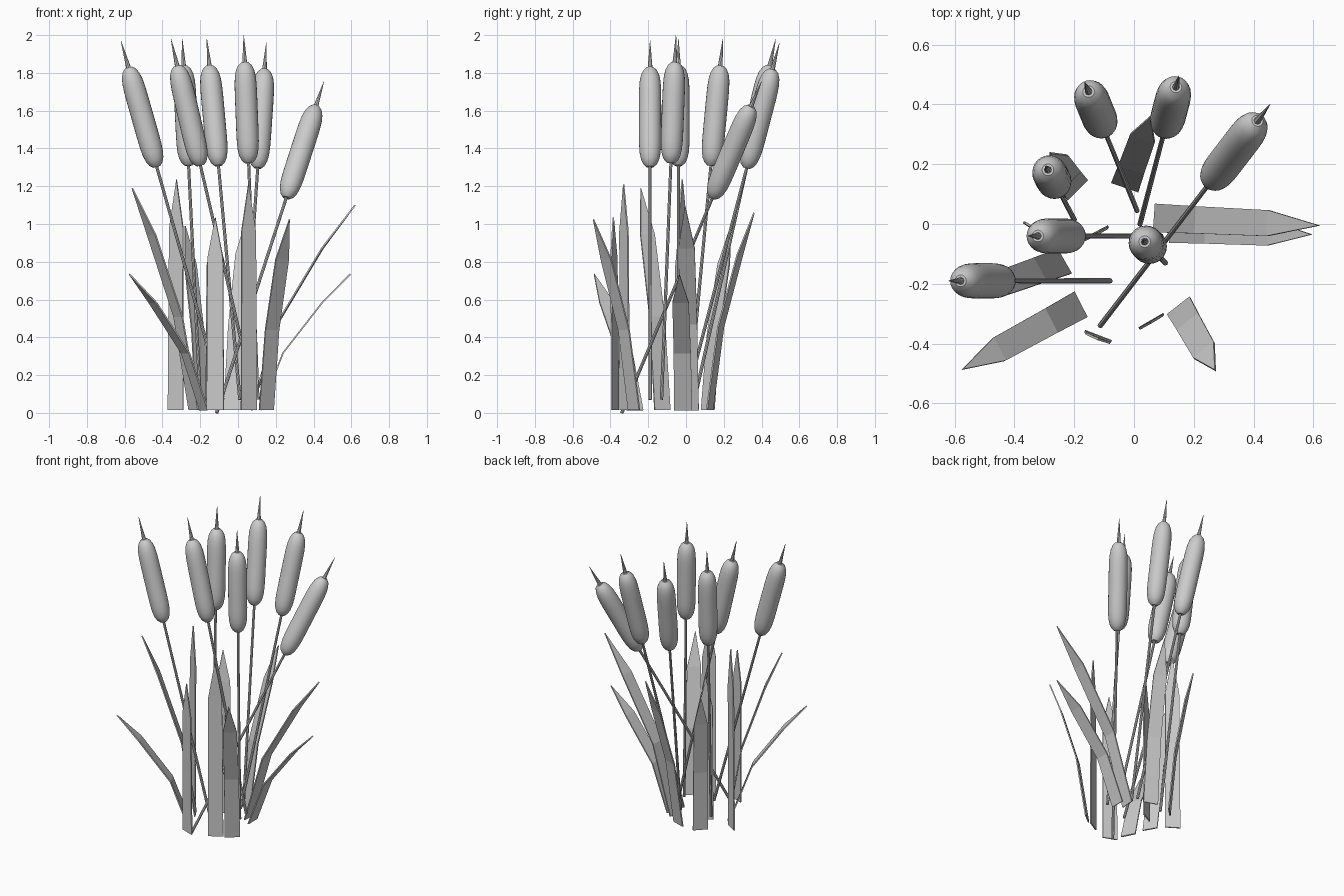
import bpy, bmesh
from math import radians, cos, sin, pi
from mathutils import Vector

if "Cube" in bpy.data.objects:
    bpy.data.objects.remove(bpy.data.objects["Cube"])


def finish(name, bm):
    bmesh.ops.recalc_face_normals(bm, faces=bm.faces)
    me = bpy.data.meshes.new(name)
    bm.to_mesh(me)
    bm.free()
    ob = bpy.data.objects.new(name, me)
    bpy.context.collection.objects.link(ob)
    return ob


def lathe(name, base, tip, profile, sides):
    """Revolve (radius, distance fraction) pairs around the line base -> tip."""
    rot = Vector((0, 0, 1)).rotation_difference(tip - base)
    bm = bmesh.new()
    rings = []
    for r, t in profile:
        ring = bmesh.ops.create_circle(bm, segments=sides, radius=r)["verts"]
        for v in ring:
            v.co = base.lerp(tip, t) + rot @ v.co
        rings.append(ring)
    for a, b in zip(rings, rings[1:]):
        for i in range(sides):
            j = (i + 1) % sides
            bm.faces.new((a[i], a[j], b[j], b[i]))
    bm.faces.new(rings[0])
    bm.faces.new(rings[-1])
    ob = finish(name, bm)
    bpy.ops.object.select_all(action='DESELECT')
    ob.select_set(True)
    bpy.context.view_layer.objects.active = ob
    bpy.ops.object.shade_smooth_by_angle(angle=0.7)


def blade(name, bx, by, tx, ty, tz, angle):
    """Flat leaf bending outward as it rises, with a shoulder and a point."""
    base, tip = Vector((bx, by, 0.015)), Vector((tx, ty, tz))
    a = radians(angle)
    half = Vector((cos(a), sin(a), 0)) * 0.048
    bm = bmesh.new()
    rows = []
    for t in (0, 0.42, 0.79):
        p = base.lerp(tip, t ** 1.6)
        p.z = base.z + (tip.z - base.z) * t
        w = half * (1 - 0.12 * t)
        rows.append((bm.verts.new(p - w), bm.verts.new(p + w)))
    for r, s in zip(rows, rows[1:]):
        bm.faces.new((r[0], r[1], s[1], s[0]))
    bm.faces.new((*rows[-1], bm.verts.new(tip)))
    mod = finish(name, bm).modifiers.new("thickness", 'SOLIDIFY')
    mod.thickness = 0.008
    mod.offset = 0


# Seed head outline: a blunt capsule
head = []
for k in range(1, 16):
    u = -cos(pi * k / 16)
    head.append((0.059 * (1 - abs(u) ** 6) ** 0.5, 0.787 + 0.141 * u))

# Cattails: base x, y, then tip x, y, z
stalks = [
    (-0.08, -0.19, -0.62, -0.19, 1.97),
    (0.09, -0.04, -0.355, -0.04, 1.98),
    (-0.2, 0.015, -0.295, 0.195, 1.98),
    (0.01, 0.045, -0.165, 0.475, 1.98),
    (0.02, 0, 0.15, 0.495, 1.96),
    (-0.113, -0.34, 0.455, 0.4, 1.755),
    (0.105, -0.13, 0.03, -0.053, 2),
]
for i, (bx, by, *t) in enumerate(stalks, 1):
    tip = Vector(t)
    base = Vector((bx, by, 0.07 if tip.z > 1.9 else 0))
    lathe(f"stem_{i}", base, tip, [(0.009, 0), (0.008, 0.67)], 8)
    lathe(f"seed_head_{i}", base, tip, head, 24)
    lathe(f"spike_{i}", base, tip, [(0.014, 0.915), (0.001, 1)], 8)

# Leaves: base x, y, tip x, y, z, direction of the width in degrees
leaves = [
    (0.07, 0.02, 0.62, -0.005, 1.1, 86),
    (0.12, -0.015, 0.595, -0.035, 0.735, 90),
    (-0.12, -0.375, -0.12, -0.385, 1.035, -21),
    (0.058, -0.325, 0.055, -0.33, 1.21, 30),
    (-0.33, -0.02, -0.325, -0.02, 1.235, -33),
    (-0.235, -0.125, -0.56, -0.24, 1.19, -60),
    (-0.18, -0.27, -0.575, -0.487, 0.735, -63),
    (0.15, -0.275, 0.272, -0.49, 1.025, 38),
    (-0.03, 0.125, 0.055, 0.36, 1.06, -19),
    (-0.19, 0.115, -0.28, 0.238, 0.99, 45),
    (-0.128, -0.03, -0.126, -0.035, 0.98, 28),
]
for i, leaf in enumerate(leaves, 1):
    blade(f"leaf_{i}", *leaf)
